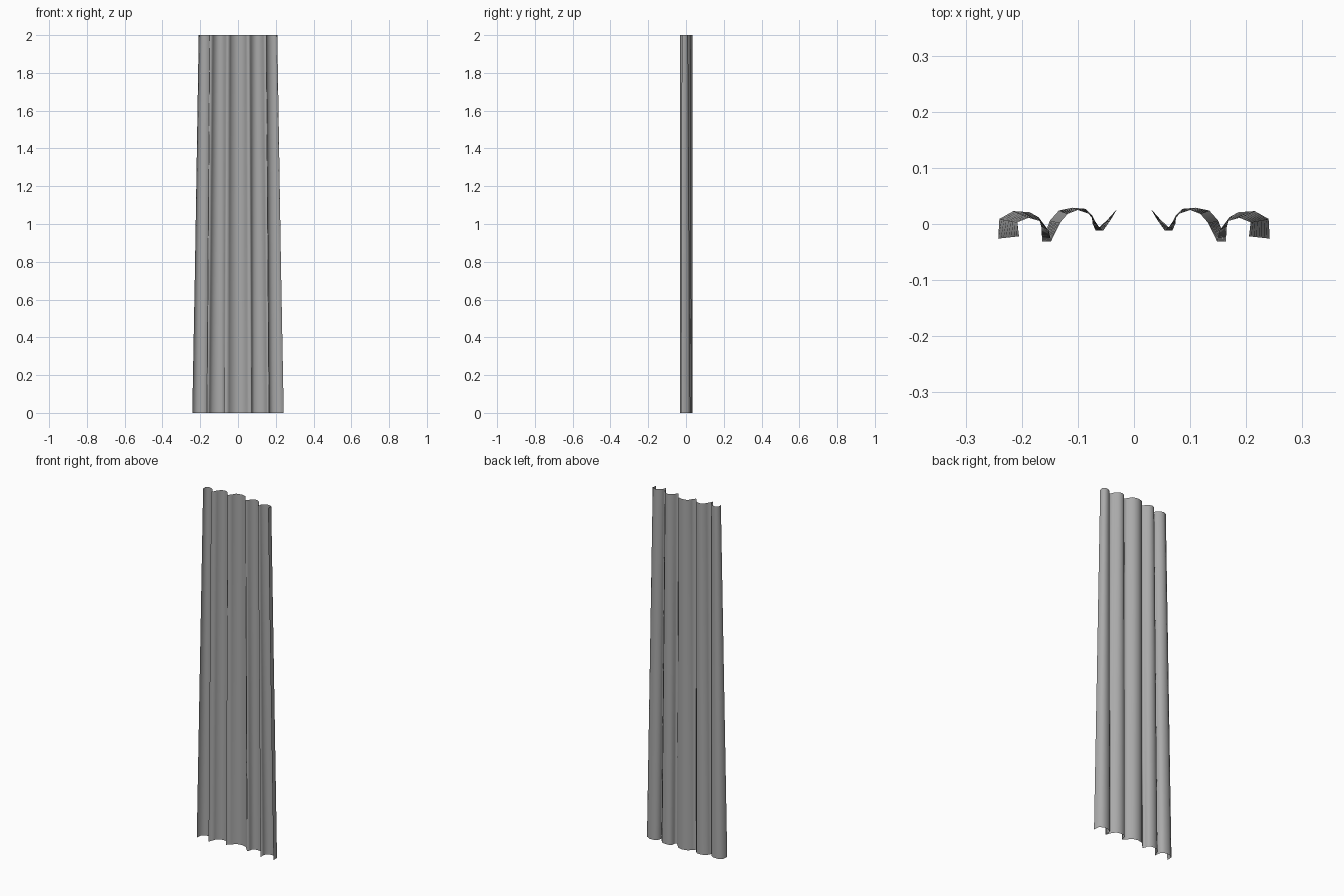
import bpy
import bmesh

cube = bpy.data.objects.get("Cube")
if cube:
    bpy.data.objects.remove(cube, do_unlink=True)

# Grey cloth
cloth = bpy.data.materials.new("grey cloth")
cloth.use_nodes = True
grey = (0.4, 0.4, 0.4, 1)
cloth.diffuse_color = grey
cloth.node_tree.nodes["Principled BSDF"].inputs["Base Color"].default_value = grey

# Half outlines of the folds (x, y), from the middle to the side hem
hem = [(0, .034), (.03, .027), (.047, .008), (.068, -.012), (.074, .001), (.075, .016),
       (.086, .027), (.11, .029), (.134, .024), (.15, .006), (.164, -.031), (.165, -.006),
       (.17, .012), (.186, .021), (.215, .023), (.24, .009), (.242, -.026)]
head = [(0, .034), (.03, .027), (.041, .008), (.055, -.012), (.064, -.003), (.07, .006),
        (.082, .019), (.1, .025), (.118, .018), (.132, .002), (.148, -.031), (.152, -.012),
        (.158, -.004), (.17, .006), (.188, .011), (.208, .003), (.205, -.022)]


def mirrored(half):
    return [(-x, y) for x, y in reversed(half[1:])] + half


# Curtain: loft the folds from hem to head
rows = 8
bm = bmesh.new()
grid = []
for r in range(rows + 1):
    t = r / rows
    grid.append([bm.verts.new((a[0] + (b[0] - a[0]) * t, a[1] + (b[1] - a[1]) * t, 2 * t))
                 for a, b in zip(mirrored(hem), mirrored(head))])
for low, high in zip(grid, grid[1:]):
    for i in range(len(low) - 1):
        face = bm.faces.new((low[i], low[i + 1], high[i + 1], high[i]))
        face.smooth = True

mesh = bpy.data.meshes.new("curtain")
bm.to_mesh(mesh)
bm.free()
mesh.materials.append(cloth)
curtain = bpy.data.objects.new("curtain", mesh)
bpy.context.collection.objects.link(curtain)
